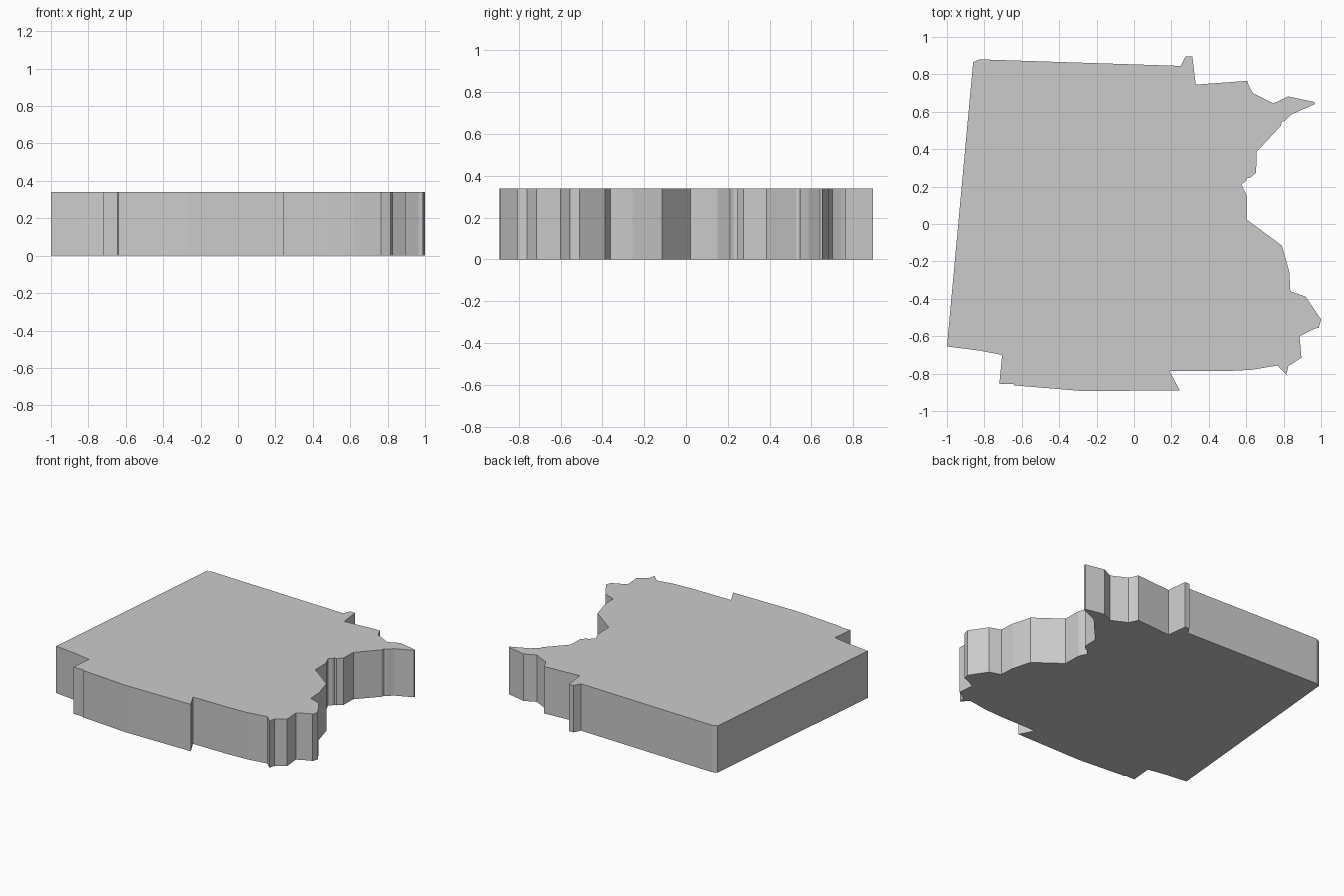
import bpy
import bmesh

HEIGHT = 0.34

# Outline seen from above, clockwise from the left corner
west_and_north = [
    (-1, -.655), (-.86, .865), (-.825, .88), (.25, .845), (.275, .895),
    (.312, .895), (.33, .745), (.605, .765), (.613, .742), (.635, .70),
    (.745, .645), (.825, .682), (.965, .652), (.965, .64),
]
east = [
    (.84, .585), (.805, .55), (.79, .545), (.785, .525), (.655, .385),
    (.653, .275), (.618, .245), (.603, .245), (.597, .23), (.575, .21),
    (.603, .15), (.605, .022), (.79, -.115), (.83, -.255), (.836, -.36),
    (.917, -.388), (1, -.51), (.988, -.555), (.965, -.56), (.885, -.60),
    (.895, -.715), (.825, -.76), (.815, -.805),
]
south = [
    (.765, -.757), (.625, -.78), (.48, -.787), (.19, -.787), (.245, -.89),
    (-.275, -.893), (-.64, -.863), (-.645, -.855), (-.72, -.855),
    (-.705, -.70), (-.825, -.677),
]

# Map-shaped slab: fill the outline and extrude it upwards
bm = bmesh.new()
base = bm.faces.new([bm.verts.new((x, y, 0)) for x, y in west_and_north + east + south])
top = bmesh.ops.extrude_face_region(bm, geom=[base], use_keep_orig=True)
bmesh.ops.translate(bm, vec=(0, 0, HEIGHT),
                    verts=[v for v in top["geom"] if isinstance(v, bmesh.types.BMVert)])
bmesh.ops.recalc_face_normals(bm, faces=bm.faces)

mesh = bpy.data.meshes.new("map_slab")
bm.to_mesh(mesh)
bm.free()
bpy.context.collection.objects.link(bpy.data.objects.new("map_slab", mesh))
